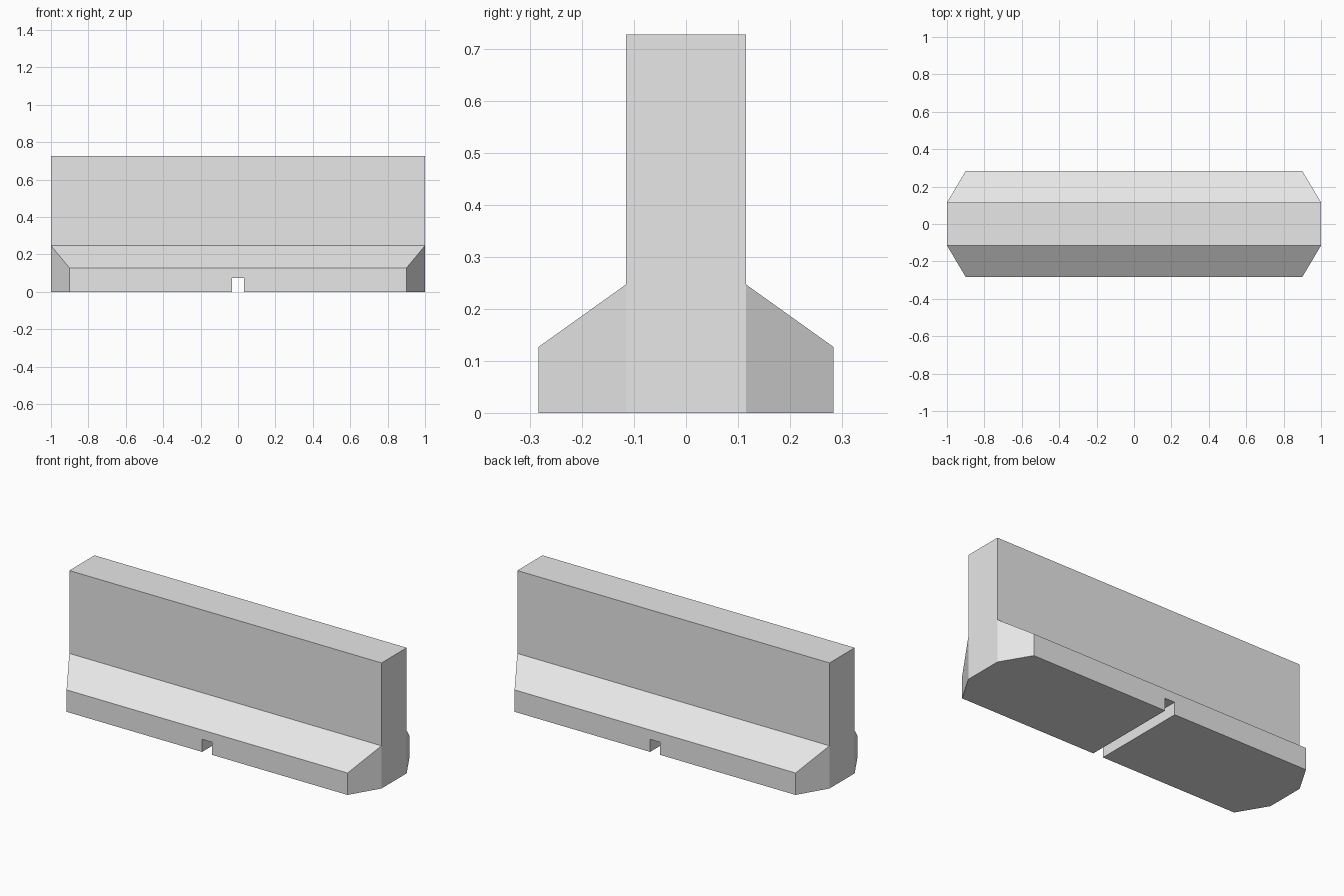
import bpy
import bmesh
from mathutils import Matrix

cube = bpy.data.objects.get("Cube")
if cube:
    bpy.data.objects.remove(cube, do_unlink=True)

# Main dimensions
HALF_LENGTH, WALL_HALF, TOP = 1.0, 0.115, 0.727
FOOT_LENGTH, FOOT_HALF = 0.9, 0.283
FOOT_LIP, SLOPE_TOP = 0.127, 0.247
SLOT_WIDTH, SLOT_HEIGHT = 0.064, 0.073

# Concrete colour
concrete = bpy.data.materials.new("concrete_grey")
concrete.use_nodes = True
colour = (0.8, 0.8, 0.8, 1)
concrete.diffuse_color = colour
concrete.node_tree.nodes["Principled BSDF"].inputs["Base Color"].default_value = colour


def make_object(name, bm):
    bmesh.ops.recalc_face_normals(bm, faces=bm.faces)
    mesh = bpy.data.meshes.new(name)
    bm.to_mesh(mesh)
    bm.free()
    mesh.materials.append(concrete)
    obj = bpy.data.objects.new(name, mesh)
    bpy.context.collection.objects.link(obj)
    return obj


# Barrier: eight-sided footprint, sloped foot and upright wall
half_ring = [(-FOOT_LENGTH, -FOOT_HALF), (FOOT_LENGTH, -FOOT_HALF),
             (HALF_LENGTH, -WALL_HALF), (HALF_LENGTH, WALL_HALF)]
footprint = half_ring + [(-x, -y) for x, y in half_ring]
bm = bmesh.new()
base = [bm.verts.new((x, y, 0)) for x, y in footprint]
shoulder = [bm.verts.new((x, y, FOOT_LIP if abs(y) > WALL_HALF else SLOPE_TOP))
            for x, y in footprint]
bm.faces.new(base)
for i in range(8):
    j = (i + 1) % 8
    bm.faces.new((base[i], base[j], shoulder[j], shoulder[i]))
for corners in ((0, 1, 2, 7), (4, 5, 6, 3)):
    bm.faces.new([shoulder[i] for i in corners])

wall_low = [shoulder[i] for i in (2, 3, 6, 7)]
wall_high = [bm.verts.new((v.co.x, v.co.y, TOP)) for v in wall_low]
for i in range(4):
    j = (i + 1) % 4
    bm.faces.new((wall_low[i], wall_low[j], wall_high[j], wall_high[i]))
bm.faces.new(wall_high)
barrier = make_object("concrete_barrier", bm)

# Drainage slot cut through the foot
bm = bmesh.new()
bmesh.ops.create_cube(bm, size=1, matrix=Matrix.Diagonal((SLOT_WIDTH, 1, 2 * SLOT_HEIGHT, 1)))
cutter = make_object("slot_cutter", bm)
cutter.hide_render = True
slot = barrier.modifiers.new("drainage_slot", "BOOLEAN")
slot.operation = "DIFFERENCE"
slot.solver = "EXACT"
slot.object = cutter
bpy.context.view_layer.objects.active = barrier
bpy.ops.object.modifier_apply(modifier=slot.name)
bpy.data.objects.remove(cutter, do_unlink=True)
